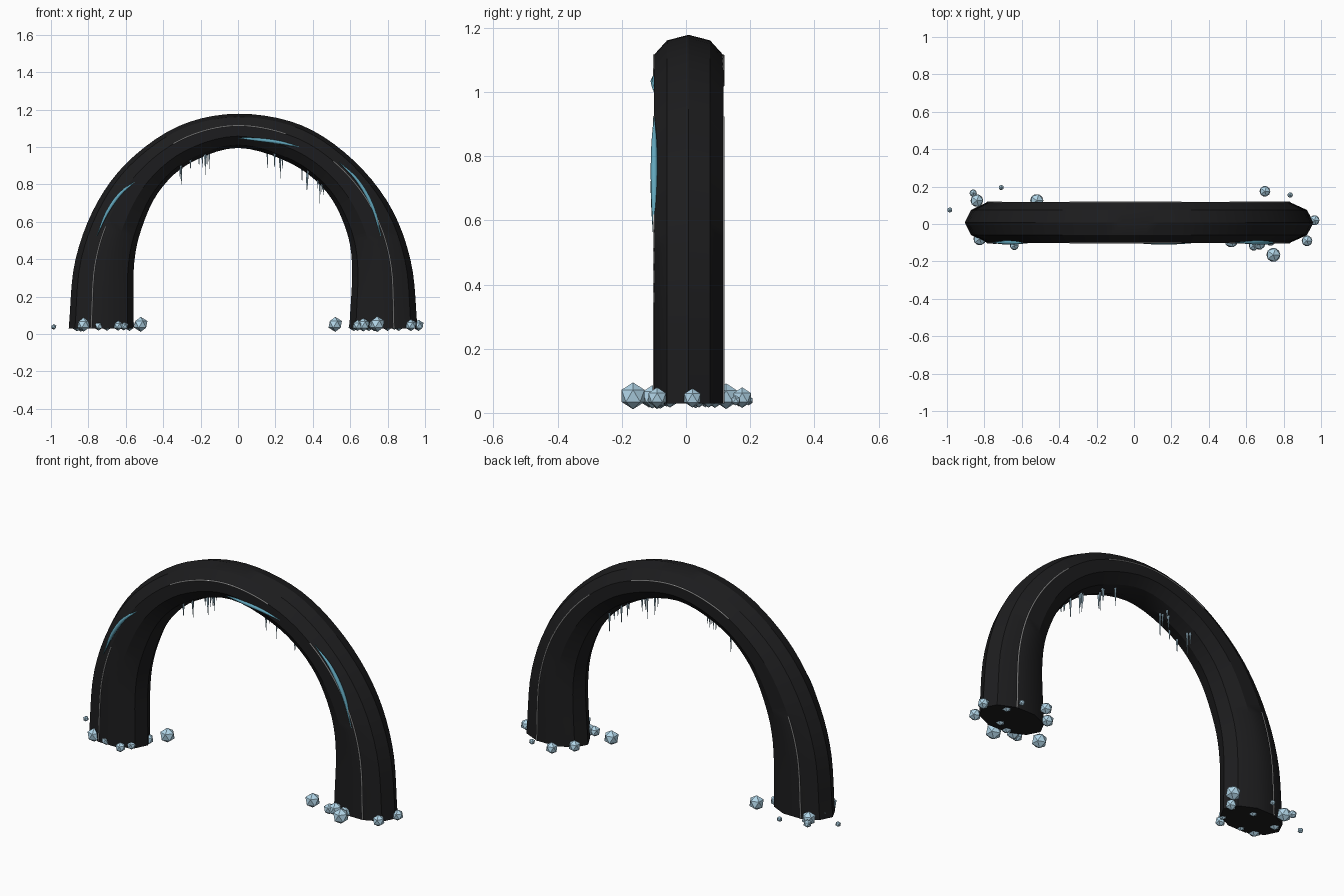
import bpy, bmesh, math, random
from mathutils import Vector, Matrix

if "Cube" in bpy.data.objects:
    bpy.data.objects.remove(bpy.data.objects["Cube"])
random.seed(4)

def material(name, rgb):
    m = bpy.data.materials.new(name)
    m.diffuse_color = (*rgb, 1)
    m.use_nodes = True
    m.node_tree.nodes["Principled BSDF"].inputs["Base Color"].default_value = m.diffuse_color
    return m

DARK = material("dark_body", (0.012, 0.012, 0.013))
ICE = material("ice", (0.45, 0.68, 0.82))
STREAK = material("streak", (0.12, 0.38, 0.5))
FROST = material("frost", (0.85, 0.87, 0.88))

def finish(bm, name, mat, smooth=False):
    bmesh.ops.recalc_face_normals(bm, faces=bm.faces[:])
    me = bpy.data.meshes.new(name)
    bm.to_mesh(me)
    bm.free()
    ob = bpy.data.objects.new(name, me)
    bpy.context.collection.objects.link(ob)
    me.materials.append(mat)
    if smooth:
        bpy.ops.object.select_all(action='DESELECT')
        ob.select_set(True)
        bpy.context.view_layer.objects.active = ob
        bpy.ops.object.shade_smooth_by_angle(angle=math.radians(30))
    return ob

# Arch outline: matching outer and inner points (x, z), left foot to right foot
OUTER = [(-.905, .03), (-.872, .385), (-.76, .69), (-.58, .93), (-.31, 1.115), (0, 1.178),
         (.33, 1.12), (.60, .945), (.81, .69), (.925, .385), (.96, .03)]
INNER = [(-.558, .03), (-.556, .37), (-.51, .58), (-.417, .77), (-.257, .914), (0, .995),
         (.28, .914), (.465, .77), (.57, .58), (.61, .37), (.595, .03)]

def spline(pts, t):
    """Catmull-Rom through pts, t in 0..1"""
    p = [Vector(q) for q in pts]
    p = [2 * p[0] - p[1]] + p + [2 * p[-1] - p[-2]]
    f = t * (len(pts) - 1)
    i = min(int(f), len(pts) - 2)
    f -= i
    a, b, c, d = p[i:i + 4]
    return 0.5 * (2 * b + (c - a) * f + (2 * a - 5 * b + 4 * c - d) * f * f
                  + (3 * b - a - 3 * c + d) * f ** 3)

def surface(t, ang):
    """Point on the arch; ang 0 is the outer edge, 90 the back"""
    o, i = spline(OUTER, t), spline(INNER, t)
    c = (o + i) / 2 + (o - i) / 2 * math.cos(ang)
    return Vector((c.x, .008 + .114 * math.sin(ang), c.y))

def bridge(bm, rings):
    for a, b in zip(rings, rings[1:]):
        for k in range(len(a)):
            j = (k + 1) % len(a)
            bm.faces.new((a[k], a[j], b[j], b[k]))
    bm.faces.new(rings[0])
    bm.faces.new(rings[-1])

# Ten-sided arch body
N, STEPS = 10, 48
bm = bmesh.new()
rings = []
for s in range(STEPS + 1):
    rings.append([bm.verts.new(surface(s / STEPS, 2 * math.pi * k / N)) for k in range(N)])
bridge(bm, rings)
finish(bm, "arch_body", DARK, True)

def tube(name, pts, radius, mat, taper=False):
    cu = bpy.data.curves.new(name, 'CURVE')
    cu.dimensions = '3D'
    cu.bevel_depth = radius
    cu.bevel_resolution = 1
    sp = cu.splines.new('POLY')
    sp.points.add(len(pts) - 1)
    for k, p in enumerate(pts):
        sp.points[k].co = (*p, 1)
        if taper:
            sp.points[k].radius = .15 + .85 * math.sin(math.pi * k / (len(pts) - 1))
    cu.use_fill_caps = True
    ob = bpy.data.objects.new(name, cu)
    bpy.context.collection.objects.link(ob)
    cu.materials.append(mat)

# Fine frost seams along the front and back ridges
for side, sign in (("front", -1), ("back", 1)):
    for k, (t0, t1) in enumerate(((0, .17), (.38, .58), (.68, 1))):
        pts = [surface(t0 + (t1 - t0) * s / 24, sign * math.radians(72)) for s in range(25)]
        tube(f"frost_seam_{side}_{k}", pts, .003, FROST)

# Tapered blue streaks on the front face
STREAKS = [[(-.755, .525), (-.70, .65), (-.63, .75), (-.55, .815)],
           [(0, 1.048), (.10, 1.04), (.22, 1.025), (.33, 1.0)],
           [(.54, .92), (.64, .82), (.72, .68), (.765, .52)]]
for k, path in enumerate(STREAKS):
    pts = []
    for s in range(17):
        p = spline(path, s / 16)
        pts.append((p.x, -.099, p.y))
    tube(f"blue_streak_{k}", pts, .011, STREAK, True)

# Icicles under the arch
for k in range(24):
    t = random.choice((random.uniform(.34, .48), random.uniform(.55, .72)))
    p = surface(t, math.pi)
    length = random.uniform(.05, .13)
    bm = bmesh.new()
    bmesh.ops.create_cone(bm, cap_ends=True, segments=6, radius1=.0005, radius2=.006, depth=length,
        matrix=Matrix.Translation((p.x, .008 + random.uniform(-.05, .05), p.z - length / 2 + .018)))
    finish(bm, f"icicle_{k}", ICE)

# Ice chunks around the feet: (x, y, radius)
CHUNKS = [(-.985, .075, .015), (-.86, .165, .022), (-.84, .125, .038), (-.71, .195, .015),
          (-.52, .125, .04), (-.825, -.08, .038), (-.745, -.085, .026), (-.64, -.115, .027),
          (-.61, -.06, .024), (.70, .175, .032), (.835, .155, .016), (.965, .02, .03),
          (.925, -.09, .032), (.745, -.165, .042), (.64, -.115, .03), (.67, -.105, .036),
          (.73, -.085, .034), (.52, -.09, .04), (.62, .09, .032), (-.86, .03, .034),
          (-.70, .06, .028), (.86, .07, .03), (.80, -.05, .03), (-.58, .04, .03)]
for k, (x, y, r) in enumerate(CHUNKS):
    bm = bmesh.new()
    bmesh.ops.create_icosphere(bm, subdivisions=1, radius=r,
                               matrix=Matrix.Translation((x, y, .03 + r * .55)))
    # rest every chunk on or above the ground
    low = min(v.co.z for v in bm.verts)
    bmesh.ops.translate(bm, verts=bm.verts[:], vec=(0, 0, max(0, .003 - low)))
    finish(bm, f"ice_chunk_{k}", ICE)
